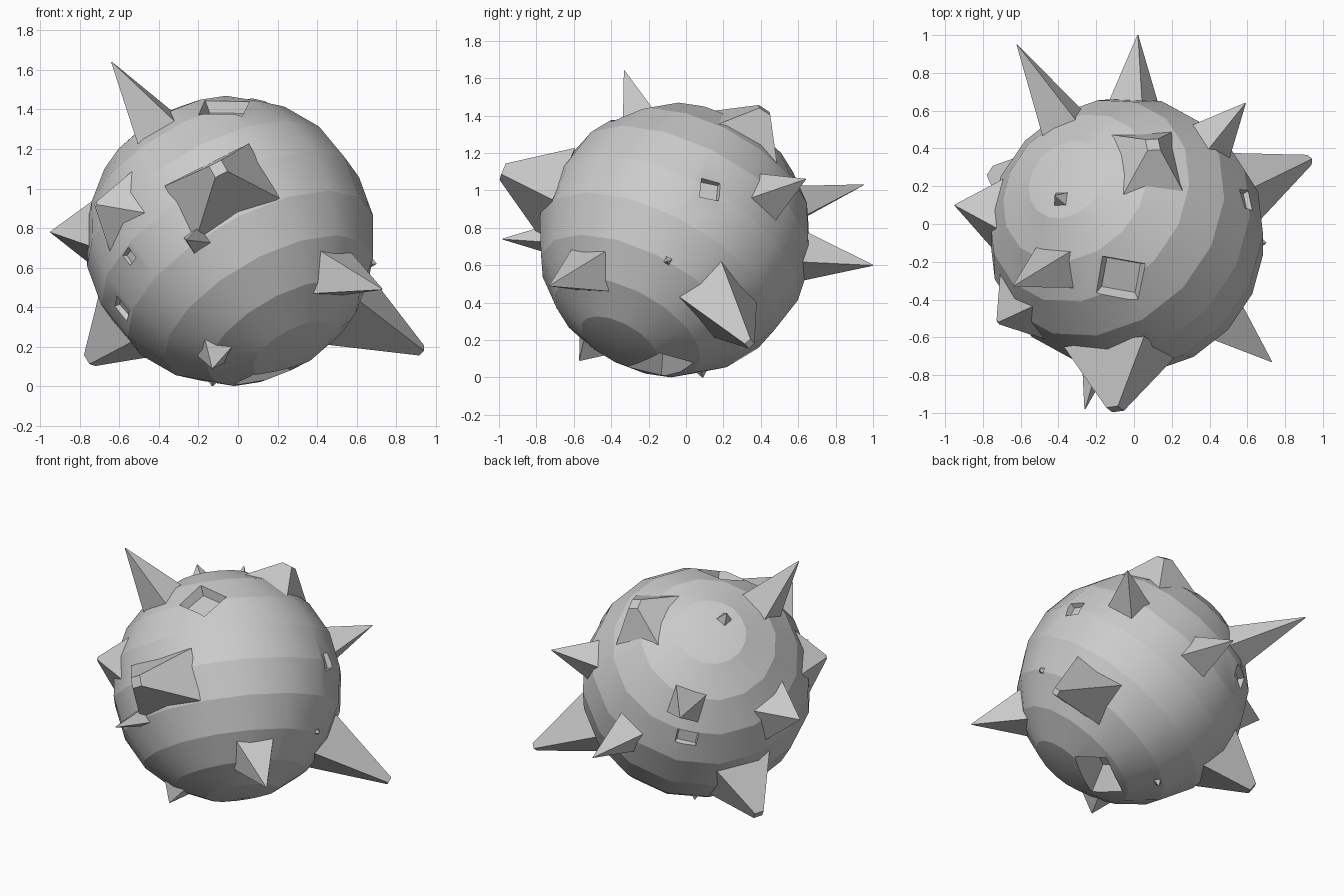
import bpy, bmesh, math
from mathutils import Vector, Matrix

old = bpy.data.objects.get("Cube")
if old:
    bpy.data.objects.remove(old, do_unlink=True)

CENTRE = Vector((-0.04, -0.06, 0.735))
RADIUS = 0.735
AXIS = Vector((-0.45, 0.42, 0.78)).normalized()

grey = bpy.data.materials.new("stone_grey")
grey.use_nodes = True
grey.diffuse_color = (0.6, 0.6, 0.6, 1)
grey.node_tree.nodes["Principled BSDF"].inputs["Base Color"].default_value = (0.6, 0.6, 0.6, 1)


def make_object(name, bm):
    bmesh.ops.recalc_face_normals(bm, faces=bm.faces)
    mesh = bpy.data.meshes.new(name)
    bm.to_mesh(mesh)
    bm.free()
    mesh.materials.append(grey)
    obj = bpy.data.objects.new(name, mesh)
    bpy.context.collection.objects.link(obj)
    return obj


def frame(direction, roll=0):
    """Outward direction plus two tangents that follow the ball's rings."""
    n = direction.normalized()
    across = AXIS.cross(n).normalized()
    across = Matrix.Rotation(math.radians(roll), 3, n) @ across
    return n, across, n.cross(across)


def frustum(name, start, end, size_a, size_b, across, up):
    """Four-sided tapering block between two points."""
    bm = bmesh.new()
    corners = [(-1, -1), (1, -1), (1, 1), (-1, 1)]
    loops = []
    for point, (w, h) in ((start, size_a), (end, size_b)):
        loops.append([bm.verts.new(point + across * (i * w) + up * (j * h)) for i, j in corners])
    a, b = loops
    bm.faces.new(a)
    bm.faces.new(b)
    for i in range(4):
        j = (i + 1) % 4
        bm.faces.new((a[i], a[j], b[j], b[i]))
    return make_object(name, bm)


# Tilted ball
bm = bmesh.new()
bmesh.ops.create_uvsphere(bm, u_segments=16, v_segments=10, radius=RADIUS)
tilt = AXIS.to_track_quat('Z', 'Y').to_matrix().to_4x4()
bmesh.ops.transform(bm, matrix=Matrix.Translation(CENTRE) @ tilt, verts=bm.verts)
ball = make_object("ball", bm)

# Recessed pits: direction, half width, half height, depth, floor scale, roll
pits = [
    ((0.64, 0.19, 0.27), 0.055, 0.055, 0.04, 0.85, 20),
    ((-0.03, -0.22, 0.65), 0.12, 0.11, 0.07, 0.75, -43),
    ((-0.51, -0.50, -0.08), 0.035, 0.035, 0.03, 0.8, 0),
    ((-0.56, -0.31, -0.35), 0.055, 0.055, 0.04, 0.8, 0),
    ((-0.36, 0.62, -0.05), 0.07, 0.05, 0.04, 0.85, 0),
    ((0.22, -0.08, -0.69), 0.19, 0.12, 0.15, 0.3, 0),
]
for direction, w, h, depth, taper, roll in pits:
    n, across, up = frame(Vector(direction), roll)
    slope = 1 + (1 - taper) * 0.05 / depth
    cutter = frustum("pit_cutter", CENTRE + n * (RADIUS + 0.04),
                     CENTRE + n * (RADIUS - 0.01 - depth),
                     (w * slope, h * slope), (w * taper, h * taper), across, up)
    cutter.hide_render = True
    mod = ball.modifiers.new("pit", 'BOOLEAN')
    mod.operation = 'DIFFERENCE'
    mod.solver = 'EXACT'
    mod.object = cutter
    bpy.context.view_layer.objects.active = ball
    bpy.ops.object.modifier_apply(modifier=mod.name)
    bpy.data.objects.remove(cutter, do_unlink=True)

# Smooth bands with crisp ring edges
bm = bmesh.new()
bm.from_mesh(ball.data)
for face in bm.faces:
    face.smooth = True
for edge in bm.edges:
    run = (edge.verts[1].co - edge.verts[0].co).normalized()
    on_ring = abs(run.dot(AXIS)) < 0.02
    edge.smooth = not (on_ring or edge.calc_face_angle(0) > math.radians(30))
bm.to_mesh(ball.data)
bm.free()

# Spikes: tip, half width and half height of the base, half width of the tip
spikes = [
    ((-0.64, -0.33, 1.64), 0.12, 0.11, 0.002),
    ((-0.62, 0.95, 1.03), 0.11, 0.10, 0.002),
    ((0.02, 1.00, 0.60), 0.11, 0.10, 0.002),
    ((0.59, 0.64, 1.06), 0.11, 0.10, 0.002),
    ((0.93, 0.34, 0.18), 0.18, 0.15, 0.02),
    ((-0.95, 0.10, 0.78), 0.16, 0.14, 0.002),
    ((-0.10, -0.98, 1.10), 0.24, 0.17, 0.035),
    ((-0.26, -0.98, 0.74), 0.06, 0.06, 0.002),
    ((0.73, -0.73, 0.49), 0.13, 0.12, 0.002),
    ((-0.75, 0.27, 0.13), 0.19, 0.17, 0.03),
    ((0.10, 0.42, 1.43), 0.20, 0.17, 0.035),
    ((-0.13, -0.57, 0.09), 0.10, 0.10, 0.002),
    ((-0.13, 0.09, 0.0), 0.05, 0.05, 0.002),
    ((0.70, -0.10, 0.62), 0.05, 0.05, 0.002),
    ((-0.72, -0.52, 0.92), 0.17, 0.15, 0.01),
    ((-0.42, 0.15, 1.40), 0.06, 0.06, 0.002),
]
for tip, w, h, t in spikes:
    tip = Vector(tip)
    n, across, up = frame(tip - CENTRE)
    frustum("spike", CENTRE + n * 0.67, tip, (w, h), (t, t), across, up)
